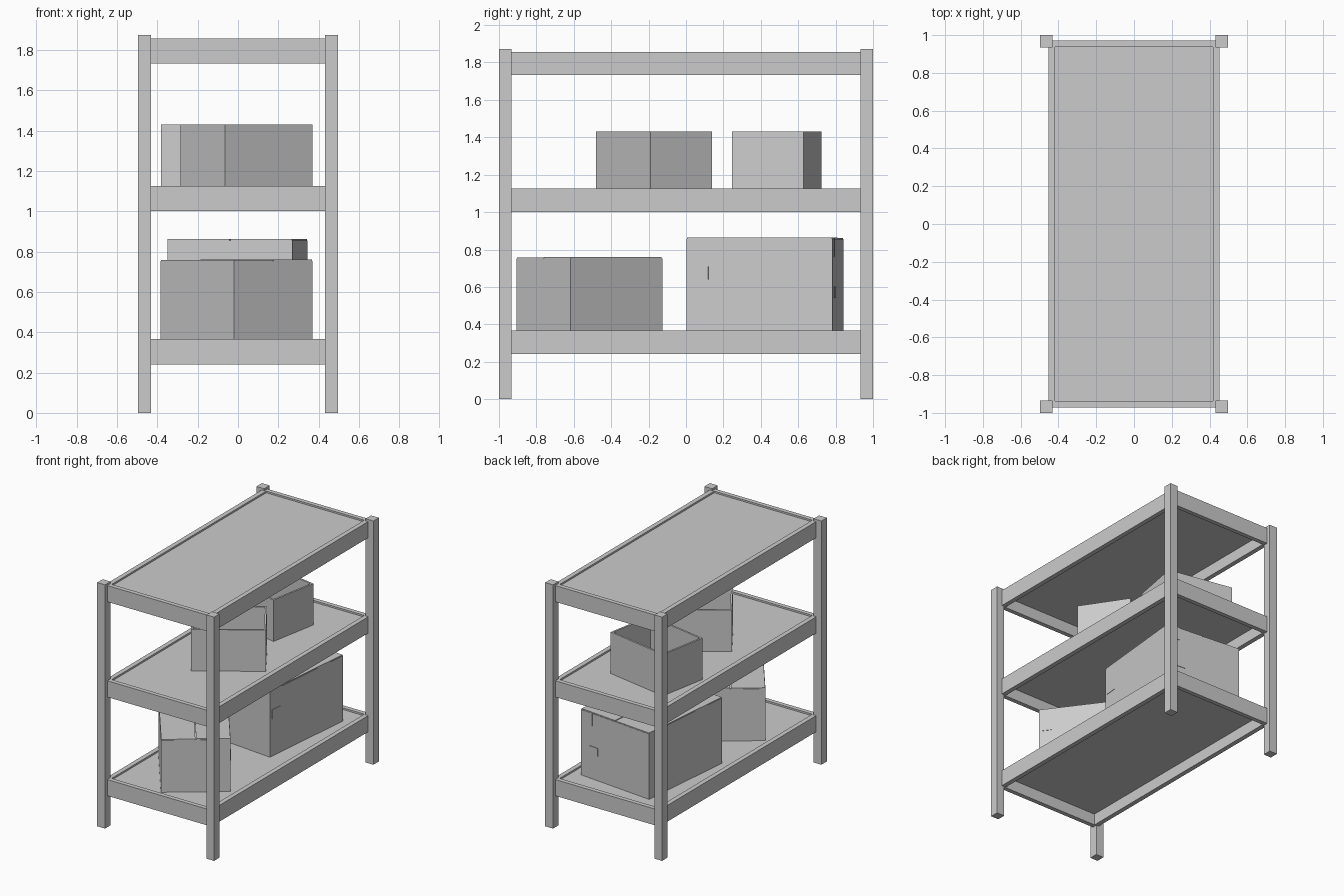
import bpy, math
from mathutils import Matrix, Vector

if "Cube" in bpy.data.objects:
    bpy.data.objects.remove(bpy.data.objects["Cube"])


def block(name, lo, hi, frame=None):
    """Axis-aligned block from corner lo to corner hi, placed by an optional frame."""
    x0, y0, z0 = lo
    x1, y1, z1 = hi
    v = [(x, y, z) for z in (z0, z1) for x, y in ((x0, y0), (x1, y0), (x1, y1), (x0, y1))]
    f = [(3, 2, 1, 0), (4, 5, 6, 7)] + [(i, (i + 1) % 4, (i + 1) % 4 + 4, i + 4) for i in range(4)]
    me = bpy.data.meshes.new(name)
    me.from_pydata(v, [], f)
    ob = bpy.data.objects.new(name, me)
    bpy.context.collection.objects.link(ob)
    if frame:
        ob.matrix_world = frame
    return ob


def placed(x, y, z, degrees):
    return Matrix.Translation(Vector((x, y, z))) @ Matrix.Rotation(math.radians(degrees), 4, 'Z')


# Four corner posts
for sx in (-1, 1):
    for sy in (-1, 1):
        xs = sorted((sx * 0.431, sx * 0.497))
        ys = sorted((sy * 0.934, sy * 1.0))
        block("corner_post", (xs[0], ys[0], 0), (xs[1], ys[1], 1.873))

# Three shelves: rails around a slightly recessed panel
XO, XI, YO, YI, RAIL = 0.453, 0.417, 0.972, 0.938, 0.125
for name, top in (("lower", 0.366), ("middle", 1.125), ("upper", 1.857)):
    for s in (-1, 1):
        xs = sorted((s * XI, s * XO))
        block(name + "_long_rail", (xs[0], -YI, top - RAIL), (xs[1], YI, top))
        ys = sorted((s * YI, s * YO))
        block(name + "_short_rail", (-XO, ys[0], top - RAIL), (XO, ys[1], top))
    block(name + "_panel", (-XI, -YI, top - 0.037), (XI, YI, top - 0.013))


def closed_box(name, x, y, z, angle, w, d, h):
    """Carton with two top flaps, a label and tape tabs."""
    m = placed(x, y, z, angle)
    a, b, k = w / 2, d / 2, 0.008
    block(name + "_body", (-a, -b, 0), (a, b, h - k), m)
    block(name + "_left_flap", (-a + 0.002, -b + 0.003, h - k), (-0.003, b - 0.003, h - 0.002), m)
    block(name + "_right_flap", (0.003, -b + 0.003, h - k), (a - 0.002, b - 0.003, h), m)
    # label on the side, tape tab on the end
    block(name + "_label", (a, -b + d * 0.03, h * 0.56), (a + 0.003, -b + d * 0.15, h * 0.70), m)
    block(name + "_end_tab", (a - w * 0.25, b, h * 0.37), (a - w * 0.12, b + 0.004, h * 0.49), m)
    block(name + "_tape_end", (a - w * 0.17, b, h * 0.80), (a - w * 0.12, b + 0.004, h), m)


def open_box(name, x, y, z, angle, w, d, h, t=0.014):
    """Carton without a lid: floor and four walls."""
    m = placed(x, y, z, angle)
    a, b = w / 2, d / 2
    block(name + "_floor", (-a + t, -b + t, 0), (a - t, b - t, t), m)
    for s in (-1, 1):
        ys = sorted((s * b, s * (b - t)))
        block(name + "_long_wall", (-a, ys[0], 0), (a, ys[1], h), m)
        xs = sorted((s * a, s * (a - t)))
        block(name + "_short_wall", (xs[0], -b + t, 0), (xs[1], b - t, h), m)


# Closed cartons on the lower shelf
closed_box("front_carton", -0.007, -0.517, 0.353, 36.6, 0.486, 0.611, 0.407)
closed_box("rear_carton", -0.003, 0.422, 0.353, -5.5, 0.623, 0.784, 0.510)

# Open cartons on the middle shelf
open_box("front_open_carton", 0.0425, -0.17, 1.112, 33.7, 0.523, 0.397, 0.318)
open_box("rear_open_carton", -0.09, 0.485, 1.112, -10.5, 0.52, 0.388, 0.318)
